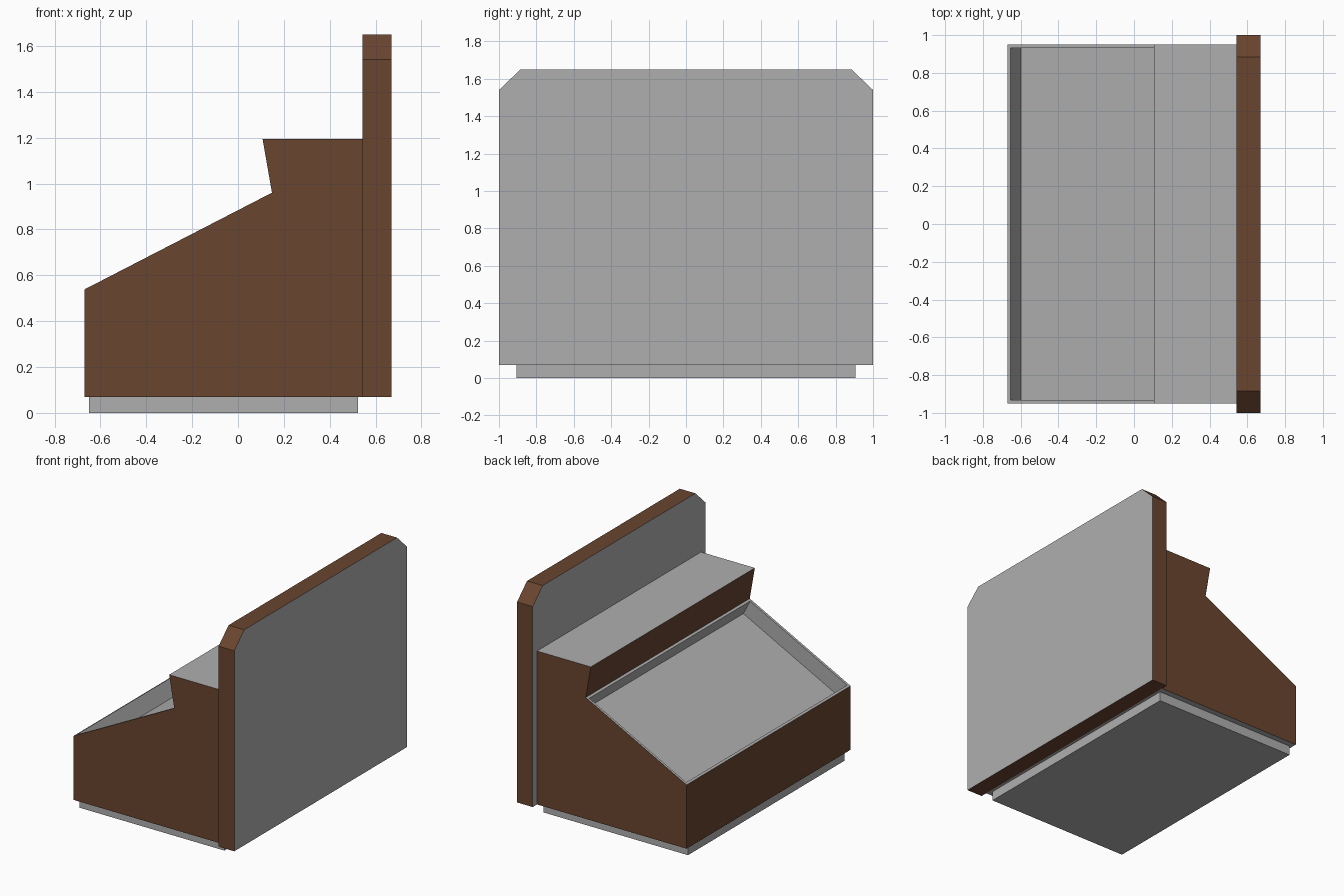
import bpy
import bmesh
from mathutils import Vector

if "Cube" in bpy.data.objects:
    bpy.data.objects.remove(bpy.data.objects["Cube"], do_unlink=True)


def make_material(name, rgb):
    mat = bpy.data.materials.new(name)
    mat.use_nodes = True
    colour = (*rgb, 1.0)
    mat.diffuse_color = colour
    mat.node_tree.nodes["Principled BSDF"].inputs["Base Color"].default_value = colour
    return mat


MATERIALS = [make_material("grey_panel", (0.43, 0.43, 0.43)),
             make_material("brown_wood", (0.143, 0.059, 0.029))]
GREY, BROWN = 0, 1


def extrude_profile(points, direction):
    """Close a planar profile and extrude it into a solid."""
    bm = bmesh.new()
    face = bm.faces.new([bm.verts.new(p) for p in points])
    moved = bmesh.ops.extrude_face_region(bm, geom=[face], use_keep_orig=True)["geom"]
    verts = [v for v in moved if isinstance(v, bmesh.types.BMVert)]
    bmesh.ops.translate(bm, verts=verts, vec=direction)
    bmesh.ops.recalc_face_normals(bm, faces=bm.faces[:])
    bm.normal_update()
    return bm


def paint(bm, is_brown):
    for face in bm.faces:
        face.material_index = BROWN if is_brown(face.normal) else GREY


def finish(bm, name):
    mesh = bpy.data.meshes.new(name)
    bm.to_mesh(mesh)
    bm.free()
    for mat in MATERIALS:
        mesh.materials.append(mat)
    obj = bpy.data.objects.new(name, mesh)
    bpy.context.collection.objects.link(obj)


# Plinth under the cabinet
x0, x1, half = -0.65, 0.523, 0.905
plinth = extrude_profile([(x0, -half, 0), (x1, -half, 0), (x1, half, 0), (x0, half, 0)],
                         Vector((0, 0, 0.07)))
finish(plinth, "plinth")

# Cabinet with a sloping front and an overhanging shelf
outline = [(-0.67, 0.07), (0.543, 0.07), (0.543, 1.195),
           (0.107, 1.195), (0.148, 0.96), (-0.67, 0.538)]
cabinet = extrude_profile([(x, -0.95, z) for x, z in outline], Vector((0, 1.9, 0)))
paint(cabinet, lambda n: abs(n.y) > 0.9 or n.x < -0.95)

# Recessed tray in the slope
slope = [f for f in cabinet.faces if f.normal.x < -0.2 and f.normal.z > 0.5]
bmesh.ops.inset_individual(cabinet, faces=slope, thickness=0.025)
bmesh.ops.inset_individual(cabinet, faces=slope, thickness=0, depth=-0.12)
finish(cabinet, "cabinet")

# Tall end board with clipped top corners and brown edges
right_edge = [(-1, 0.07), (-1, 1.54), (-0.885, 1.65)]
board_outline = right_edge + [(-y, z) for y, z in reversed(right_edge)]
board = extrude_profile([(0.543, y, z) for y, z in board_outline], Vector((0.127, 0, 0)))
paint(board, lambda n: abs(n.x) < 0.5)
finish(board, "end_board")
